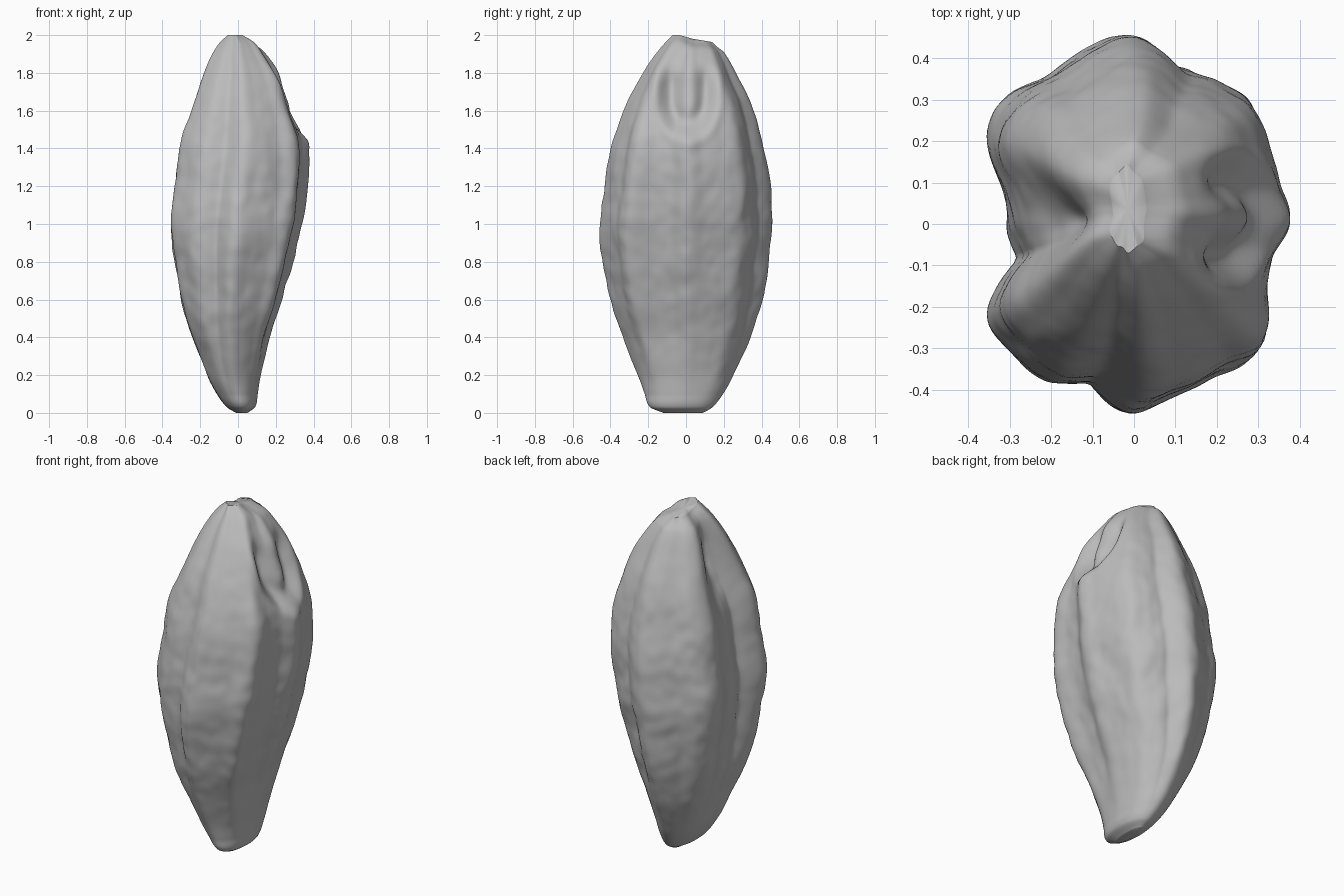
import bpy
import bmesh
from math import sin, cos, pi, exp, hypot, radians
from mathutils import Vector, noise

cube = bpy.data.objects.get("Cube")
if cube:
    bpy.data.objects.remove(cube, do_unlink=True)

SEGMENTS, ROWS = 192, 150

# Lobed cross-section: radius in hundredths at equal angles, starting at +x
lobes = [38, 37, 38.5, 41.5, 40.5, 40.5, 45.5, 44, 42, 44, 42.5, 34.5,
         32, 32, 42, 42.5, 43, 40.5, 45, 43, 42.5, 44.5, 37.5, 35]

# Outline in hundredths: height, right, left, front, back
outline = [(0, -1, 5, -12, 9), (3, -6, 9, -19, 14), (10, -11.5, 10.5, -22, 19.5),
           (20, -17, 12, -25.5, 25), (40, -25, 16.5, -33.5, 34), (60, -30.5, 23, -40, 40),
           (80, -34, 28.5, -44, 43), (100, -36, 33.5, -45.5, 45),
           (120, -34, 36, -43.5, 44), (140, -31, 36.5, -39.5, 40.5),
           (160, -25, 30, -33, 35.5), (180, -18.5, 22, -23, 26),
           (190, -14, 15, -16, 21), (196, -10, 10, -11, 18), (200, -6, 3, -7, 14)]


def blend(t):
    t = min(max(t, 0), 1)
    return t * t * (3 - 2 * t)


def bump(value, centre, width):
    return exp(-((value - centre) / width) ** 2)


def hermite(points, x):
    """Smooth value at x between the middle two of four (x, y) points."""
    (xa, ya), (xb, yb), (xc, yc), (xd, yd) = points
    h = xc - xb
    t = (x - xb) / h
    start, end = h * (yc - ya) / (xc - xa), h * (yd - yb) / (xd - xb)
    s = blend(t)
    return yb + s * (yc - yb) + t * (1 - t) * ((1 - t) * start - t * end)


def lobe_radius(angle):
    f = angle / (2 * pi) * len(lobes)
    i = int(f)
    return hermite([(k, lobes[k % len(lobes)]) for k in range(i - 1, i + 3)], f) / 100


def section(height):
    last = len(outline) - 1
    i = max(k for k in range(last) if outline[k][0] <= height)
    rows = [outline[min(max(k, 0), last)] for k in range(i - 1, i + 3)]
    return [hermite([(row[0], row[c]) for row in rows], height) / 100 for c in range(1, 5)]


def surface_point(angle, z):
    right, left, front, back = section(z * 100)
    # Plain oval at the lower tip, lobed further up
    oval = 0.375 * 0.45 / hypot(0.45 * cos(angle), 0.375 * sin(angle))
    r = oval + (lobe_radius(angle) - oval) * blend(z / 0.7 + 0.1)
    # Fine creases between the lobes, fading at both tips
    fade = sin(pi * min(z / 2, 1))
    for crease, depth in ((73, 0.006), (196, 0.014), (254, 0.005)):
        r -= depth * fade * bump(angle, radians(crease), 0.06)
    # Fuller shoulder at the front right
    r *= 1 + 0.07 * bump(angle, radians(228), 0.35) * bump(z, 1.5, 0.3)
    # Hollow below the crown on the right face
    r -= 0.09 * bump(angle, pi, 0.28) * bump(z, 1.72, 0.2)
    x = (left + right) / 2 + r * cos(angle) * (left - right) / 0.75
    y = (back + front) / 2 + r * sin(angle) * (back - front) / 0.9
    # Germ pit on the left face: U-shaped groove open to the top, with a low rim
    if cos(angle) > 0:
        u = hypot(y - 0.01, min(z - 1.66, 0) * 0.75)
        top = 1 - blend((z - 1.72) / 0.16)
        x -= top * (0.035 * bump(u, 0.09, 0.04) - 0.012 * bump(u, 0.17, 0.03))
        x -= 0.025 * bump(y, 0, 0.14) * bump(z, 1.68, 0.13)
    # Uneven husk
    grain = noise.noise(Vector((x * 6, y * 6, z * 5))) * 0.012
    grain += noise.noise(Vector((x * 16, y * 16, z * 14))) * 0.005
    # Crown peaks at the front and steps down to a shoulder at the back
    drop = 0.03 * blend((y + 0.04) / 0.09) + 0.02 * bump(y, 0.2, 0.06)
    return Vector((x + cos(angle) * grain * fade, y + sin(angle) * grain * fade,
                   z - drop * bump(z, 2, 0.07)))


# Seed body lofted from bottom to crown
bm = bmesh.new()
rings = []
for row in range(ROWS + 1):
    z = 1 - cos(pi * row / ROWS)
    rings.append([bm.verts.new(surface_point(2 * pi * s / SEGMENTS, z))
                  for s in range(SEGMENTS)])
for low, high in zip(rings, rings[1:]):
    for s in range(SEGMENTS):
        n = (s + 1) % SEGMENTS
        bm.faces.new((low[s], low[n], high[n], high[s]))

# End caps
for ring in (rings[0], rings[-1]):
    tip = bm.verts.new(sum((v.co for v in ring), Vector()) / SEGMENTS)
    for s in range(SEGMENTS):
        bm.faces.new((ring[s], ring[(s + 1) % SEGMENTS], tip))
bmesh.ops.recalc_face_normals(bm, faces=bm.faces)
mesh = bpy.data.meshes.new("seed_body")
bm.to_mesh(mesh)
bm.free()
seed = bpy.data.objects.new("seed_body", mesh)
bpy.context.collection.objects.link(seed)

# Plain grey husk
husk = bpy.data.materials.new("husk_grey")
husk.use_nodes = True
grey = (0.5, 0.5, 0.5, 1)
husk.diffuse_color = grey
husk.node_tree.nodes["Principled BSDF"].inputs["Base Color"].default_value = grey
mesh.materials.append(husk)

bpy.context.view_layer.objects.active = seed
seed.select_set(True)
bpy.ops.object.shade_smooth_by_angle(angle=radians(50))
